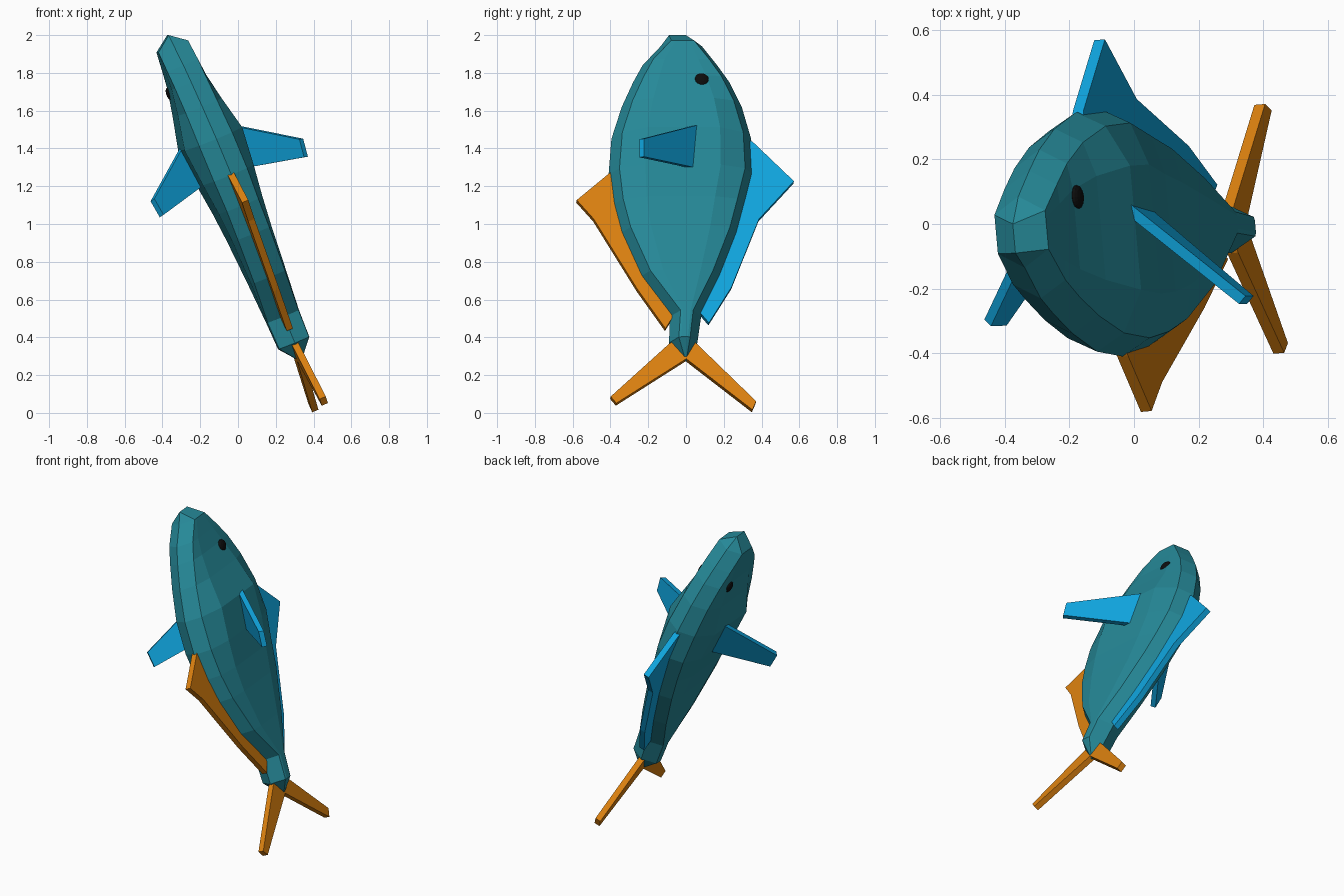
import bpy, bmesh
from mathutils import Vector, Matrix

if "Cube" in bpy.data.objects:
    bpy.data.objects.remove(bpy.data.objects["Cube"])

# The fish's symmetry plane is tilted: x = C - KZ*z - KY*y
C, KY, KZ = 0.445, 0.09, 0.41
N = Vector((1, KY, KZ)).normalized()


def on_plane(y, z, t=0.0):
    """Point of the tilted plane seen at (y, z), pushed t along its normal."""
    return Vector((C - KZ * z - KY * y, y, z)) + N * t


def mirrored(p):
    d = (p - on_plane(0, 0)).dot(N)
    return p - 2 * d * N


def material(name, rgb):
    m = bpy.data.materials.new(name)
    m.diffuse_color = (*rgb, 1)
    m.use_nodes = True
    m.node_tree.nodes["Principled BSDF"].inputs["Base Color"].default_value = m.diffuse_color
    return m


TEAL = material("teal", (0.019, 0.25, 0.315))
BLUE = material("bright blue", (0.005, 0.38, 0.74))
ORANGE = material("orange", (0.72, 0.22, 0.005))
BLACK = material("black", (0.004, 0.004, 0.004))


def finish(name, bm, mat):
    bmesh.ops.remove_doubles(bm, verts=bm.verts, dist=0.0005)
    bmesh.ops.recalc_face_normals(bm, faces=bm.faces)
    me = bpy.data.meshes.new(name)
    bm.to_mesh(me)
    bm.free()
    me.materials.append(mat)
    ob = bpy.data.objects.new(name, me)
    bpy.context.collection.objects.link(ob)
    return ob


def skin(name, rings, mat):
    """Join equal-length closed rings of points and cap both ends."""
    bm = bmesh.new()
    vs = [[bm.verts.new(p) for p in r] for r in rings]
    n = len(vs[0])
    for a, b in zip(vs, vs[1:]):
        for i in range(n):
            j = (i + 1) % n
            bm.faces.new((a[i], a[j], b[j], b[i]))
    bm.faces.new(vs[0])
    bm.faces.new(vs[-1])
    return finish(name, bm, mat)


# Body: z, belly y, back y, rim half thickness, flank half thickness
stations = [
    (1.94, -0.135, 0.085, 0.085, 0.085),
    (1.84, -0.23, 0.165, 0.088, 0.092),
    (1.75, -0.28, 0.23, 0.088, 0.10),
    (1.62, -0.34, 0.295, 0.09, 0.125),
    (1.45, -0.395, 0.345, 0.095, 0.165),
    (1.26, -0.41, 0.355, 0.095, 0.145),
    (1.10, -0.39, 0.315, 0.09, 0.125),
    (0.95, -0.35, 0.275, 0.09, 0.112),
    (0.72, -0.245, 0.185, 0.088, 0.10),
    (0.51, -0.085, 0.08, 0.088, 0.092),
    (0.37, -0.09, 0.06, 0.085, 0.088),
]


def body_ring(z, lo, hi, rim, flank):
    mid, half = (lo + hi) / 2, (hi - lo) / 2
    inner = half - min(0.05, 0.6 * half)
    side = [(-inner, rim), (-0.6 * inner, flank), (0.6 * inner, flank), (inner, rim)]
    pts = [(-half, 0)] + side + [(half, 0)] + [(y, -t) for y, t in reversed(side)]
    return [on_plane(mid + y, z, t) for y, t in pts]


body = bmesh.new()
rings = [[body.verts.new(p) for p in body_ring(*s)] for s in stations]
for a, b in zip(rings, rings[1:]):
    for i in range(10):
        j = (i + 1) % 10
        body.faces.new((a[i], a[j], b[j], b[i]))
# snout closes to a short ridge
lo, hi = (body.verts.new(on_plane(y, 2.0)) for y in (-0.09, 0.0))
r = rings[0]
body.faces.new((r[0], r[1], lo))
body.faces.new((r[0], r[9], lo))
body.faces.new((r[4], r[5], hi))
body.faces.new((r[5], r[6], hi))
body.faces.new((r[1], r[2], r[3], r[4], hi, lo))
body.faces.new((r[6], r[7], r[8], r[9], lo, hi))
# tail end closes to a point
tip = body.verts.new(on_plane(0, 0.27))
for i in range(10):
    body.faces.new((rings[-1][i], rings[-1][(i + 1) % 10], tip))
finish("body", body, TEAL)


# Flat fins lying in the symmetry plane
def plate(name, outline, mat, half=0.018):
    skin(name, [[on_plane(y, z, s * half) for y, z in outline] for s in (-1, 1)], mat)


plate("belly_fin", [(-0.38, 1.28), (-0.41, 1.26), (-0.58, 1.12), (-0.49, 1.02),
                    (-0.26, 0.65), (-0.11, 0.44), (-0.06, 0.52), (-0.20, 0.75),
                    (-0.33, 1.0)], ORANGE)
plate("back_fin", [(0.32, 1.44), (0.35, 1.43), (0.57, 1.22), (0.385, 1.02),
                   (0.24, 0.66), (0.12, 0.47), (0.06, 0.54), (0.15, 0.74),
                   (0.25, 1.0)], BLUE)
plate("tail_fin_back", [(0.0, 0.40), (0.055, 0.36), (0.37, 0.055), (0.35, 0.01),
                        (0.0, 0.28)], ORANGE)
plate("tail_fin_belly", [(0.0, 0.40), (-0.09, 0.36), (-0.40, 0.08), (-0.37, 0.045),
                         (0.0, 0.28)], ORANGE)

# Side fins, mirrored across the tilted plane
fin = [Vector(p) for p in ((-0.06, 0.08, 1.53), (0.0, 0.07, 1.29),
                           (0.36, -0.235, 1.355), (0.335, -0.235, 1.45))]
offset = Vector((0.63, 0.77, 0.1)).normalized() * 0.016
slab = [[p + s * offset for p in fin] for s in (-1, 1)]
skin("side_fin_right", slab, BLUE)
skin("side_fin_left", [[mirrored(p) for p in q] for q in slab], BLUE)

# Eyes: thin lenses on each flank
for name, s in (("eye_right", 1), ("eye_left", -1)):
    bm = bmesh.new()
    rot = N.to_track_quat('Z', 'Y').to_matrix().to_4x4()
    place = Matrix.Translation(on_plane(0.075, 1.725, s * 0.1))
    bmesh.ops.create_uvsphere(bm, u_segments=16, v_segments=8, radius=1,
                              matrix=place @ rot @ Matrix.Diagonal((0.038, 0.038, 0.018, 1)))
    finish(name, bm, BLACK)
